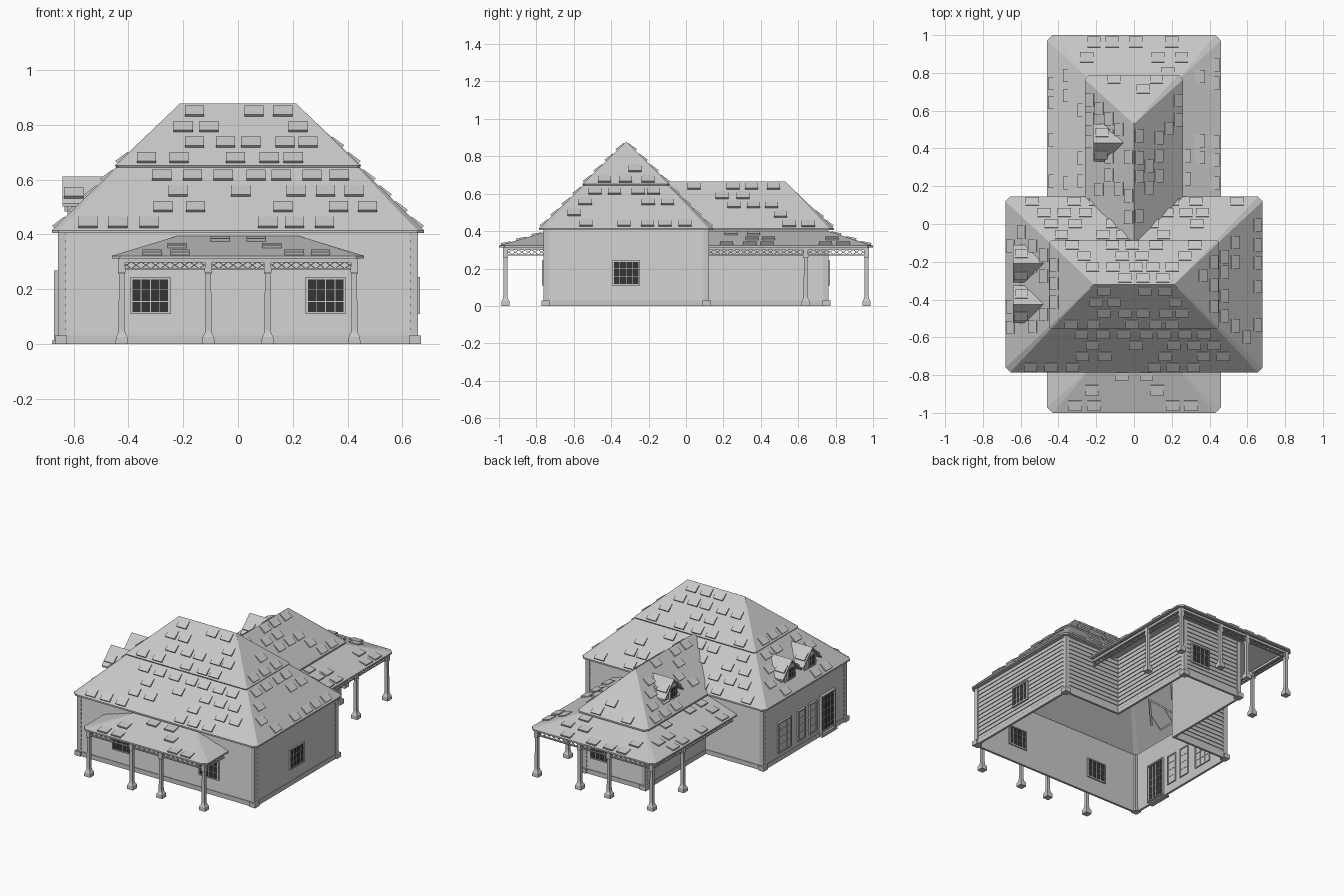
import bpy, bmesh, random
from mathutils import Vector

random.seed(4)
if "Cube" in bpy.data.objects:
    bpy.data.objects.remove(bpy.data.objects["Cube"])


def material(name, v):
    m = bpy.data.materials.new(name)
    m.use_nodes = True
    m.diffuse_color = (v, v, v, 1)
    m.node_tree.nodes["Principled BSDF"].inputs["Base Color"].default_value = (v, v, v, 1)
    return m


LIGHT = material("light grey", 0.58)
GLASS = material("dark glass", 0.035)


def finish(name, bm, mats=(LIGHT,), normals=True):
    if normals:
        bmesh.ops.recalc_face_normals(bm, faces=bm.faces)
    me = bpy.data.meshes.new(name)
    bm.to_mesh(me)
    bm.free()
    for m in mats:
        me.materials.append(m)
    ob = bpy.data.objects.new(name, me)
    bpy.context.collection.objects.link(ob)
    return ob


def hull(bm, bottom, top, mat=0):
    """Closed solid between two matching loops."""
    n = len(bottom)
    a = [bm.verts.new(p) for p in bottom]
    b = [bm.verts.new(p) for p in top]
    faces = [bm.faces.new(a[::-1]), bm.faces.new(b)]
    faces += [bm.faces.new((a[i], a[(i + 1) % n], b[(i + 1) % n], b[i])) for i in range(n)]
    for f in faces:
        f.material_index = mat


def box(bm, x0, x1, y0, y1, z0, z1, mat=0):
    loop = [(x0, y0), (x1, y0), (x1, y1), (x0, y1)]
    hull(bm, [(x, y, z0) for x, y in loop], [(x, y, z1) for x, y in loop], mat)


def loft(bm, rings, skip=()):
    """Skin consecutive closed loops of points."""
    n = len(rings[0])
    vs = [[bm.verts.new(p) for p in r] for r in rings]
    for a, b in zip(vs, vs[1:]):
        for i in range(n):
            j = (i + 1) % n
            if i not in skip:
                bm.faces.new((a[i], a[j], b[j], b[i]))
    bmesh.ops.remove_doubles(bm, verts=bm.verts, dist=0.0005)
    loose = [v for v in bm.verts if not v.link_faces]
    bmesh.ops.delete(bm, geom=loose, context='VERTS')


# --- Roofs with scattered raised shingles
def shingle(bm, p, along, up, nor):
    w, h = 0.035, 0.055
    low = [p - along * w, p + along * w, p + along * w + up * h, p - along * w + up * h]
    lift = [0.011, 0.011, 0.004, 0.004]
    hull(bm, low, [q + nor * t for q, t in zip(low, lift)])


def shingles(bm, a, b, c, d, fill=0.66):
    a, b, c, d = map(Vector, (a, b, c, d))
    along = (b - a).normalized()
    nor = along.cross(d - a).normalized()
    up = nor.cross(along)
    rise = (d - a).dot(up)
    rows = max(1, int(rise / 0.067))
    for r in range(rows):
        v = (r + 0.15) / rows
        left, right = a.lerp(d, v), b.lerp(c, v)
        span = (right - left).dot(along) - 0.11
        n = int(span / 0.1)
        for k in range(n):
            if random.random() < fill:
                u = 0.055 + span * (k + 0.5 + random.uniform(-0.12, 0.12)) / n
                shingle(bm, left + along * u, along, up, nor)


def ring(hx, y0, y1, cf, cb, z):
    """Rectangle with cut front (cf) and back (cb) corners."""
    return [(-hx + cf, y0, z), (hx - cf, y0, z), (hx, y0 + cf, z), (hx, y1 - cb, z),
            (hx - cb, y1, z), (-hx + cb, y1, z), (-hx, y1 - cb, z), (-hx, y0 + cf, z)]


def roof(name, specs, slopes, skip=()):
    rings = [ring(*s) for s in specs]
    bm = bmesh.new()
    loft(bm, rings, skip)
    finish(name, bm)
    bm = bmesh.new()
    for k in slopes:
        for i in (0, 2, 4, 6):
            if i not in skip:
                j = i + 1
                shingles(bm, rings[k][i], rings[k][j], rings[k + 1][j], rings[k + 1][i])
    finish(name + "_shingles", bm)


roof("main_roof", [(.65, -.75, .115, .01, .01, .405), (.68, -.785, .145, .025, .025, .405),
                   (.68, -.785, .145, .025, .025, .415), (.445, -.55, -.09, .01, .01, .645),
                   (.449, -.554, -.086, .01, .01, .652), (.212, -.32, -.32, 0, 0, .878)], (2, 4))
roof("wing_roof", [(.225, .145, .755, 0, .01, .405), (.26, .145, .79, 0, .025, .405),
                   (.26, .145, .79, 0, .025, .415), (0, -.105, .53, 0, 0, .665)], (2,), (0,))
roof("rear_porch_roof", [(.44, .12, .98, 0, .02, .312), (.46, .12, 1, 0, .03, .312),
                         (.46, .12, 1, 0, .03, .322), (.23, .12, .76, 0, 0, .4)], (2,), (0,))
roof("front_porch_roof", [(.44, -.98, -.755, .02, 0, .312), (.46, -1, -.755, .03, 0, .312),
                          (.46, -1, -.755, .03, 0, .322), (.22, -.755, -.755, 0, 0, .395)], (2,), (4,))

# --- Lapped siding on the T-shaped walls
W, F, B, N, E, H = .65, -.755, .115, .225, .755, .408


def plan(o, z):
    return [(-W - o, F - o, z), (W + o, F - o, z), (W + o, B + o, z), (N + o, B + o, z),
            (N + o, E + o, z), (-N - o, E + o, z), (-N - o, B + o, z), (-W - o, B + o, z)]


bm = bmesh.new()
boards = 14
levels = [plan(-.006, H), plan(-.006, 0), plan(.009, 0), plan(.009, .03)]
for i in range(1, boards):
    z = .03 + (H - .03) * (i - 1) / (boards - 1)
    z2 = .03 + (H - .03) * i / (boards - 1)
    levels += [plan(.005, z), plan(.0, z2)]
loft(bm, levels)
finish("siding_walls", bm)

# --- Corner boards with wider feet
bm = bmesh.new()
for s in (-1, 1):
    for x, y, t in ((W, F, -1), (W, B, 1), (N, E, 1)):
        for depth, out, z in ((.022, .007, H), (.026, .018, .03)):
            xs = sorted((s * (x - depth), s * (x + out)))
            ys = sorted((y - t * depth, y + t * out))
            box(bm, *xs, *ys, 0, z)
finish("corner_boards", bm)


# --- Windows and doors
def window(name, axis, plane, u, w, z0, z1, cols, rows, glass=1, deep=.014):
    bm = bmesh.new()

    def slab(u0, u1, a, b, d, mat=0):
        if axis == 'y':
            box(bm, u0, u1, plane - d, plane + d, a, b, mat)
        else:
            box(bm, plane - d, plane + d, u0, u1, a, b, mat)
    l, r, f = u - w / 2, u + w / 2, .008
    slab(l, r, z0, z1, .009, glass)
    for e in (l, r):
        slab(e - f / 2, e + f / 2, z0 - f / 2, z1 + f / 2, deep)
    for z in (z0, z1):
        slab(l, r, z - f / 2, z + f / 2, deep)
    for i in range(1, cols):
        x = l + w * i / cols
        slab(x - .0015, x + .0015, z0, z1, .011)
    for i in range(1, rows):
        z = z0 + (z1 - z0) * i / rows
        slab(l, r, z - .0015, z + .0015, .011)
    finish(name, bm, (LIGHT, GLASS))


for s, side in ((-1, "right"), (1, "left")):
    window("front_window_" + side, 'y', F, s * .32, .138, .113, .24, 4, 3)
window("side_window", 'x', W, -.32, .138, .113, .24, 4, 3)
window("wing_back_window", 'y', E, .1, .138, .113, .24, 4, 3)
window("side_door", 'x', -W, -.55, .14, .012, .265, 4, 5, 1, .022)
for i, (y, w) in enumerate(((-.4, .07), (-.28, .07), (-.1, .13))):
    window("tall_window_%d" % (i + 1), 'x', -W, y, w, .06, .255, 2 + i // 2, 4, 0)
bm = bmesh.new()
box(bm, -.68, -.65, -.63, -.47, 0, .012)
finish("door_step", bm)


# --- Porch posts, beams and crossed lattice
def post(name, x, y):
    bm = bmesh.new()
    prof = [(0, 0), (.022, 0), (.021, .025), (.014, .038), (.011, .05), (.010, .255),
            (.014, .262), (.012, .315), (0, .315)]
    loft(bm, [[(x - h, y - h, z), (x + h, y - h, z), (x + h, y + h, z), (x - h, y + h, z)]
              for h, z in prof])
    finish(name, bm)


def lattice(name, p, q):
    bm = bmesh.new()
    p, q = Vector(p), Vector(q)
    d = (q - p).normalized()
    side = Vector((-d.y, d.x, 0))
    up = Vector((0, 0, 1))

    def bar(a, b, h, t):
        hull(bm, [a - side * t - up * h, a + side * t - up * h, a + side * t + up * h, a - side * t + up * h],
             [b - side * t - up * h, b + side * t - up * h, b + side * t + up * h, b - side * t + up * h])
    for z, h, t in ((.306, .008, .009), (.273, .003, .006)):
        bar(p + up * z, q + up * z, h, t)
    n = max(1, round((q - p).length / .036))
    for i in range(n):
        a, b = p.lerp(q, i / n), p.lerp(q, (i + 1) / n)
        bar(a + up * .275, b + up * .3, .0018, .002)
        bar(a + up * .3, b + up * .275, .0018, .002)
    finish(name, bm)


X, Y = .425, .965
for label, y, wall in (("front", -Y, F), ("rear", Y, B)):
    for i, x in enumerate((-X, -.108, .108, X)):
        post("%s_post_%d" % (label, i + 1), x, y)
    lattice(label + "_lattice", (-X, y, 0), (X, y, 0))
    for s, side in ((-1, "right"), (1, "left")):
        lattice("%s_lattice_%s" % (label, side), (s * X, y, 0), (s * X, wall, 0))
for s, side in ((-1, "right"), (1, "left")):
    post("rear_side_post_" + side, s * X, .64)


# --- Gabled dormers on the right-hand slopes
def dormer(name, dx, yc):
    bm = bmesh.new()
    for s in (-1, 1):
        low = [(-.64 + dx, yc, .612), (-.64 + dx, yc + s * .1, .512),
               (-.575 + dx, yc + s * .1, .512), (-.475 + dx, yc, .612)]
        hull(bm, [(x, y, z - .01) for x, y, z in low], low)
    finish(name + "_roof", bm)
    bm = bmesh.new()
    x = -.622 + dx
    h, z0, z1, apex = .06, .462, .548, .603
    bm.faces.new([bm.verts.new(p) for p in ((x, yc - h, z0), (x, yc + h, z0), (x, yc + h, z1),
                                            (x, yc, apex), (x, yc - h, z1))])
    for s in (-h, h):
        bm.faces.new([bm.verts.new(p) for p in ((x, yc + s, z0), (x, yc + s, z1), (x + .08, yc + s, z1))])
    finish(name + "_walls", bm)
    window(name + "_window", 'x', x, yc, .06, .488, .56, 2, 2, 1, .012)
    bm = bmesh.new()
    k = 0.5 ** 0.5
    shingle(bm, Vector((-.6 + dx, yc - .08, .532)), Vector((1, 0, 0)),
            Vector((0, k, k)), Vector((0, -k, k)))
    shingle(bm, Vector((-.595 + dx, yc + .07, .542)), Vector((-1, 0, 0)),
            Vector((0, -k, k)), Vector((0, k, k)))
    finish(name + "_shingles", bm)


dormer("main_dormer_back", 0, -.21)
dormer("main_dormer_front", 0, -.425)
dormer("wing_dormer", .425, .43)
